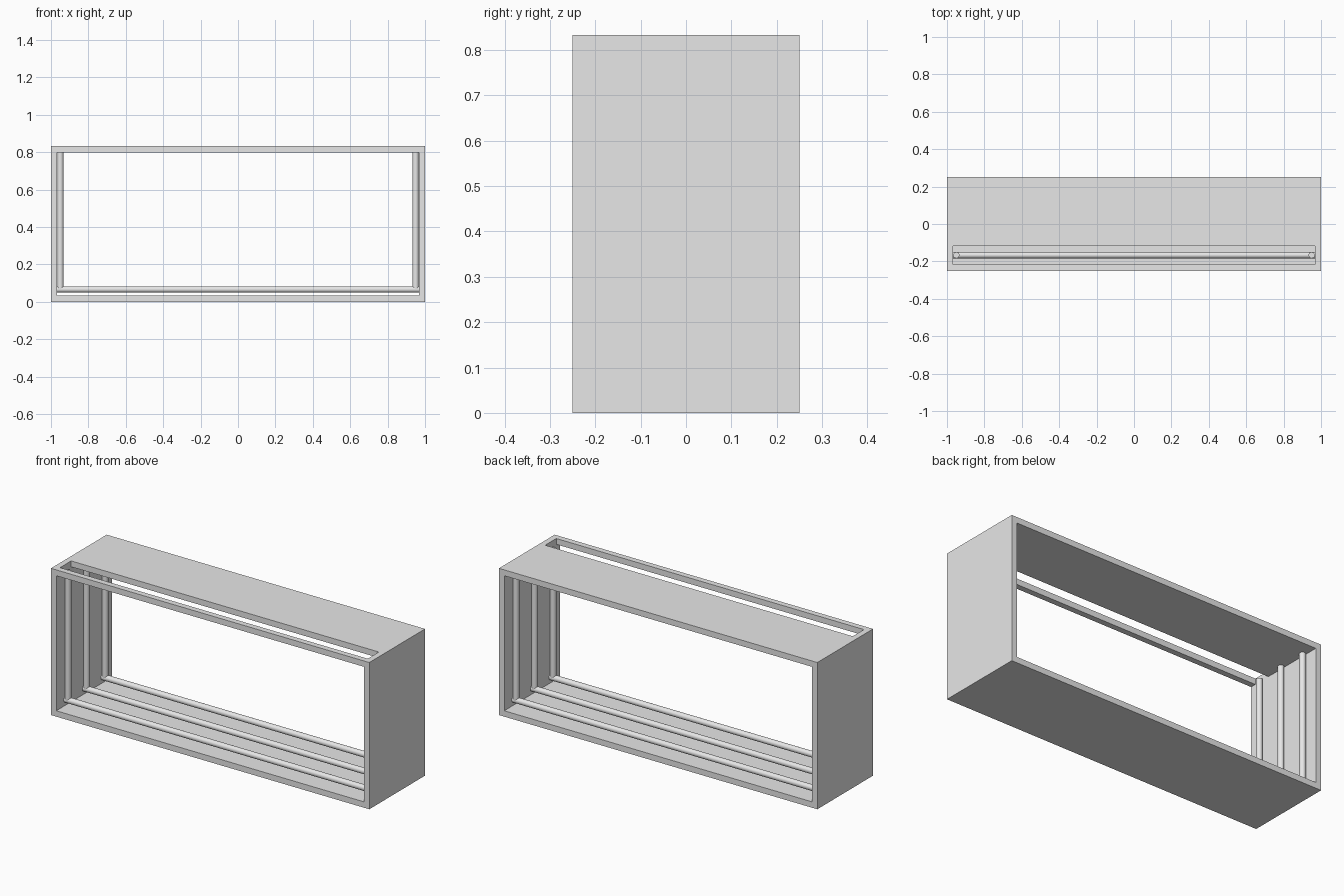
import bpy
import math

cube = bpy.data.objects.get("Cube")
if cube:
    bpy.data.objects.remove(cube, do_unlink=True)

U = 1 / 30                      # wall thickness and rod diameter
W, D, H = 60 * U, 15 * U, 25 * U

grey = bpy.data.materials.new("light_grey")
grey.use_nodes = True
grey.diffuse_color = (0.8, 0.8, 0.8, 1)
grey.node_tree.nodes["Principled BSDF"].inputs["Base Color"].default_value = (0.8, 0.8, 0.8, 1)


def box(name, size, centre):
    bpy.ops.mesh.primitive_cube_add(size=1, location=centre)
    ob = bpy.context.object
    ob.name = name
    ob.scale = size
    bpy.ops.object.transform_apply(location=False, rotation=False, scale=True)
    ob.data.materials.append(grey)
    return ob


def cut(target, cutter):
    mod = target.modifiers.new("cut", 'BOOLEAN')
    mod.operation = 'DIFFERENCE'
    mod.solver = 'EXACT'
    mod.object = cutter
    cutter.hide_render = True
    bpy.context.view_layer.objects.active = target
    bpy.ops.object.modifier_apply(modifier=mod.name)
    bpy.data.objects.remove(cutter, do_unlink=True)


def rod(name, length, centre, rotation=(0, 0, 0)):
    bpy.ops.mesh.primitive_cylinder_add(vertices=32, radius=U / 2, depth=length,
                                        location=centre, rotation=rotation)
    ob = bpy.context.object
    ob.name = name
    ob.data.materials.append(grey)
    bpy.ops.object.shade_smooth_by_angle(angle=math.radians(40))


# Open frame with a long slot in its top panel
frame = box("frame", (W, D, H), (0, 0, H / 2))
cut(frame, box("opening_cutter", (W - 2 * U, D * 2, H - 2 * U), (0, 0, H / 2)))
cut(frame, box("slot_cutter", (W - 2 * U, 3 * U, 4 * U), (0, -5 * U, H)))

# Three sets of guide rods: one above the floor, one up each side wall
bottom, top = 2 * U, H - U
for place, y in (("front", -5 * U), ("middle", 0), ("back", 5 * U)):
    rod(place + "_floor_rod", W - 2 * U, (0, y, bottom), (0, math.pi / 2, 0))
    for side, s in (("left", 1), ("right", -1)):
        rod(f"{place}_{side}_rod", top - bottom,
            (s * (W / 2 - 1.5 * U), y, (top + bottom) / 2))
